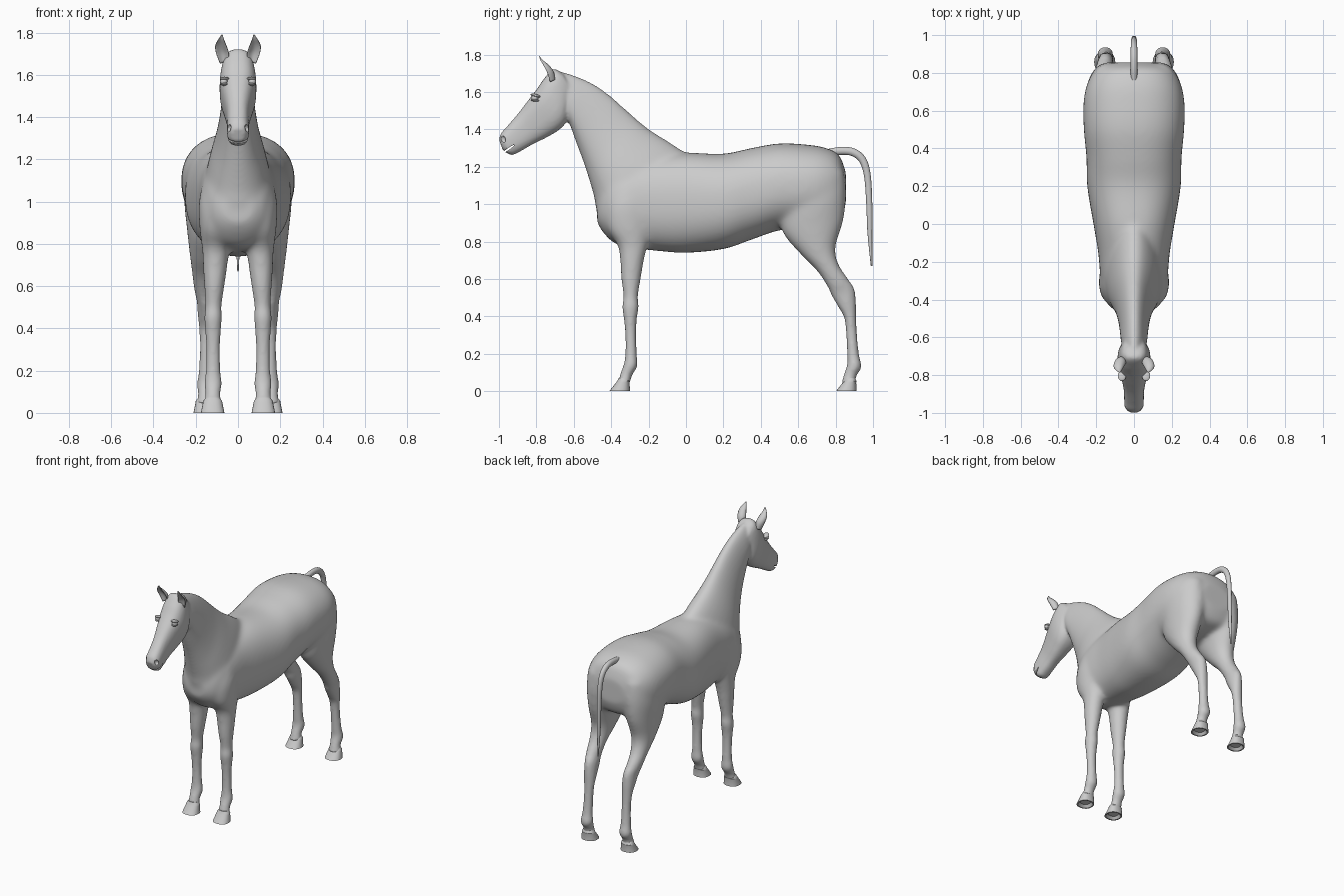
import bpy, bmesh, math
from mathutils import Matrix


def spline(rows, sub):
    """Catmull-Rom interpolation between rows of numbers."""
    out = []
    for i in range(len(rows) - 1):
        p0, p1 = rows[max(i - 1, 0)], rows[i]
        p2, p3 = rows[i + 1], rows[min(i + 2, len(rows) - 1)]
        for k in range(sub):
            t = k / sub
            out.append([b + .5 * t * (c - a + t * (2*a - 5*b + 4*c - d + t * (3*(b - c) + d - a)))
                        for a, b, c, d in zip(p0, p1, p2, p3)])
    return out + [list(rows[-1])]


def loft(bm, rows, side=1, p=2.0, egg=0.0, dent=0.0, n=28, sub=6):
    """Skin rings; each row is (ya, za, yb, zb, half width, centre x)."""
    rings = []
    for ya, za, yb, zb, w, cx in (spline(rows, sub) if sub > 1 else rows):
        ring = []
        for i in range(n):
            a = 2 * math.pi * i / n
            c, s = [math.copysign(abs(v) ** (2 / p), v) for v in (math.cos(a), math.sin(a))]
            x = cx + w * s * (1 - egg * c)
            c -= dent * max(c, 0) ** 2
            ring.append(bm.verts.new((side * x, (ya + yb + (ya - yb) * c) / 2,
                                      (za + zb + (za - zb) * c) / 2)))
        rings.append(ring)
    for r, q in zip(rings, rings[1:]):
        for i in range(n):
            bm.faces.new((r[i], r[(i + 1) % n], q[(i + 1) % n], q[i]))
    bm.faces.new(rings[0])
    bm.faces.new(rings[-1])


def finish(bm, name, angle=None):
    bmesh.ops.recalc_face_normals(bm, faces=bm.faces)
    me = bpy.data.meshes.new(name)
    bm.to_mesh(me)
    bm.free()
    ob = bpy.data.objects.new(name, me)
    bpy.context.collection.objects.link(ob)
    bpy.ops.object.select_all(action='DESELECT')
    ob.select_set(True)
    bpy.context.view_layer.objects.active = ob
    if angle:
        bpy.ops.object.shade_smooth_by_angle(angle=math.radians(angle))
    else:
        me.shade_smooth()
    return ob


def modify(ob, kind, **props):
    bpy.context.view_layer.objects.active = ob
    m = ob.modifiers.new(kind.lower(), kind)
    for k, v in props.items():
        setattr(m, k, v)
    bpy.ops.object.modifier_apply(modifier=m.name)


def ellipsoid(bm, loc, scale, rx=0.0):
    mat = Matrix.Translation(loc) @ Matrix.Rotation(rx, 4, 'X') @ Matrix.Diagonal((*scale, 1))
    bmesh.ops.create_uvsphere(bm, u_segments=20, v_segments=12, radius=1, matrix=mat)


# Torso: (y, top, bottom, half width)
torso = [(-.475, 1.03, .90, .07), (-.44, 1.12, .845, .125), (-.38, 1.2, .79, .16),
         (-.28, 1.24, .765, .178), (-.15, 1.26, .75, .19), (0, 1.275, .74, .215),
         (.2, 1.27, .76, .248), (.35, 1.3, .81, .252), (.5, 1.325, .86, .266),
         (.65, 1.318, .87, .267), (.75, 1.30, .89, .245), (.82, 1.26, .92, .2),
         (.855, 1.17, 1.0, .11)]
bm = bmesh.new()
loft(bm, [(y, t, y, b, w, 0) for y, t, b, w in torso], p=2.3, n=40)

# Neck: crest point, throat point, half width
loft(bm, [(-.70, 1.715, -.63, 1.46, .06, 0), (-.6, 1.69, -.615, 1.41, .07, 0),
          (-.5, 1.65, -.588, 1.33, .076, 0), (-.4, 1.58, -.555, 1.24, .086, 0),
          (-.3, 1.49, -.525, 1.15, .103, 0), (-.2, 1.405, -.495, 1.05, .13, 0),
          (-.09, 1.335, -.47, .95, .15, 0), (0, 1.275, -.38, .88, .15, 0)], egg=.22)

# Head: nose line point, jaw point, half width
loft(bm, [(-1.0, 1.345, -.978, 1.287, .03, 0), (-.988, 1.38, -.935, 1.263, .05, 0),
          (-.955, 1.418, -.89, 1.28, .052, 0), (-.90, 1.482, -.82, 1.32, .056, 0),
          (-.85, 1.547, -.745, 1.357, .07, 0), (-.80, 1.612, -.675, 1.40, .085, 0),
          (-.76, 1.67, -.635, 1.45, .086, 0), (-.71, 1.722, -.62, 1.53, .073, 0),
          (-.66, 1.70, -.61, 1.60, .055, 0)], p=2.6)

# Legs: front point, back point, half width, centre x
front_leg = [(-.40, 1.08, -.22, 1.12, .065, .10), (-.43, .98, -.19, 1.0, .078, .108),
             (-.42, .87, -.19, .87, .072, .11), (-.367, .78, -.205, .78, .066, .105),
             (-.352, .7, -.225, .7, .058, .108), (-.345, .6, -.243, .6, .047, .112),
             (-.334, .51, -.257, .51, .038, .116), (-.34, .45, -.254, .45, .041, .118),
             (-.331, .38, -.264, .38, .036, .118), (-.324, .3, -.267, .3, .032, .118),
             (-.324, .2, -.264, .2, .034, .118), (-.332, .145, -.261, .135, .041, .118),
             (-.35, .095, -.288, .085, .035, .119), (-.362, .045, -.30, .045, .042, .12)]
hind_leg = [(.53, 1.12, .845, 1.18, .10, .14), (.50, .98, .857, 1.05, .118, .137),
            (.515, .85, .842, .91, .095, .148), (.61, .735, .80, .77, .072, .157),
            (.70, .645, .815, .68, .055, .162), (.757, .56, .862, .605, .046, .16),
            (.78, .51, .898, .55, .042, .153), (.815, .45, .908, .48, .04, .15),
            (.847, .39, .91, .39, .035, .148), (.857, .3, .914, .3, .031, .149),
            (.862, .2, .924, .2, .034, .151), (.862, .145, .937, .13, .041, .152),
            (.845, .09, .912, .083, .035, .154), (.832, .045, .905, .045, .042, .155)]
for s in (1, -1):
    loft(bm, front_leg, s)
    loft(bm, hind_leg, s)
body = finish(bm, "horse_body")
modify(body, 'REMESH', mode='VOXEL', voxel_size=.0095, use_smooth_shade=True)

# Blend the trunk joints strongly, slim parts lightly
trunk = body.vertex_groups.new(name="trunk")
for v in body.data.vertices:
    wt = min(max((v.co.z - .65) / .15, 0), 1) * min(max((v.co.y + .64) / .1, 0), 1)
    trunk.add([v.index], wt, 'REPLACE')
modify(body, 'SMOOTH', factor=.5, iterations=40, vertex_group="trunk")
modify(body, 'SMOOTH', factor=.5, iterations=4)

# Nostrils and mouth slit
bm = bmesh.new()
for s in (1, -1):
    ellipsoid(bm, (s * .043, -.978, 1.348), (.014, .013, .019), .4)
ellipsoid(bm, (0, -.945, 1.298), (.08, .042, .006), .6)
cutter = finish(bm, "face_cutter")
cutter.hide_render = True
modify(body, 'BOOLEAN', operation='DIFFERENCE', object=cutter, solver='EXACT')
bpy.data.objects.remove(cutter)
body.data.shade_smooth()

for s, tag in ((1, "left"), (-1, "right")):
    # Eyes with lids
    bm = bmesh.new()
    ellipsoid(bm, (s * .067, -.808, 1.568), (.018, .019, .016))
    ellipsoid(bm, (s * .064, -.804, 1.58), (.022, .028, .009), -.25)
    ellipsoid(bm, (s * .064, -.806, 1.555), (.019, .024, .007), -.1)
    finish(bm, tag + "_eye")

    # Cupped ears
    bm = bmesh.new()
    loft(bm, [(-.745, 1.645, -.70, 1.665, .02, .066), (-.762, 1.69, -.708, 1.71, .03, .073),
              (-.775, 1.73, -.735, 1.745, .027, .081), (-.785, 1.765, -.765, 1.77, .014, .08),
              (-.788, 1.79, -.783, 1.792, .002, .075)], s, dent=1.3, n=20, sub=4)
    finish(bm, tag + "_ear")

    # Hooves with hollow soles
    for part, y, cx in (("front", -.355, .12), ("hind", .857, .155)):
        bm = bmesh.new()
        loft(bm, [(y - .004, .072, y + .048, .07, .034, cx), (y - .01, .06, y + .055, .052, .045, cx),
                  (y - .016, .05, y + .053, .045, .046, cx), (y - .055, 0, y + .056, 0, .056, cx),
                  (y - .047, 0, y + .048, 0, .048, cx), (y - .03, .016, y + .035, .022, .035, cx)],
             s, p=2.3, n=24, sub=1)
        finish(bm, f"{tag}_{part}_hoof", 35)

# Tail
path = [(.76, 1.275, .02), (.83, 1.285, .021), (.895, 1.277, .021), (.945, 1.235, .02),
        (.97, 1.15, .018), (.98, 1.0, .016), (.983, .85, .013), (.992, .67, .004)]
pts = spline(path, 6)
bm = bmesh.new()
rows = []
for i, (y, z, r) in enumerate(pts):
    a, b = pts[max(i - 1, 0)], pts[min(i + 1, len(pts) - 1)]
    dy, dz = b[0] - a[0], b[1] - a[1]
    k = r / math.hypot(dy, dz)
    rows.append((y - dz * k, z + dy * k, y + dz * k, z - dy * k, r * .85, 0))
loft(bm, rows, n=16, sub=1)
finish(bm, "tail", 60)
